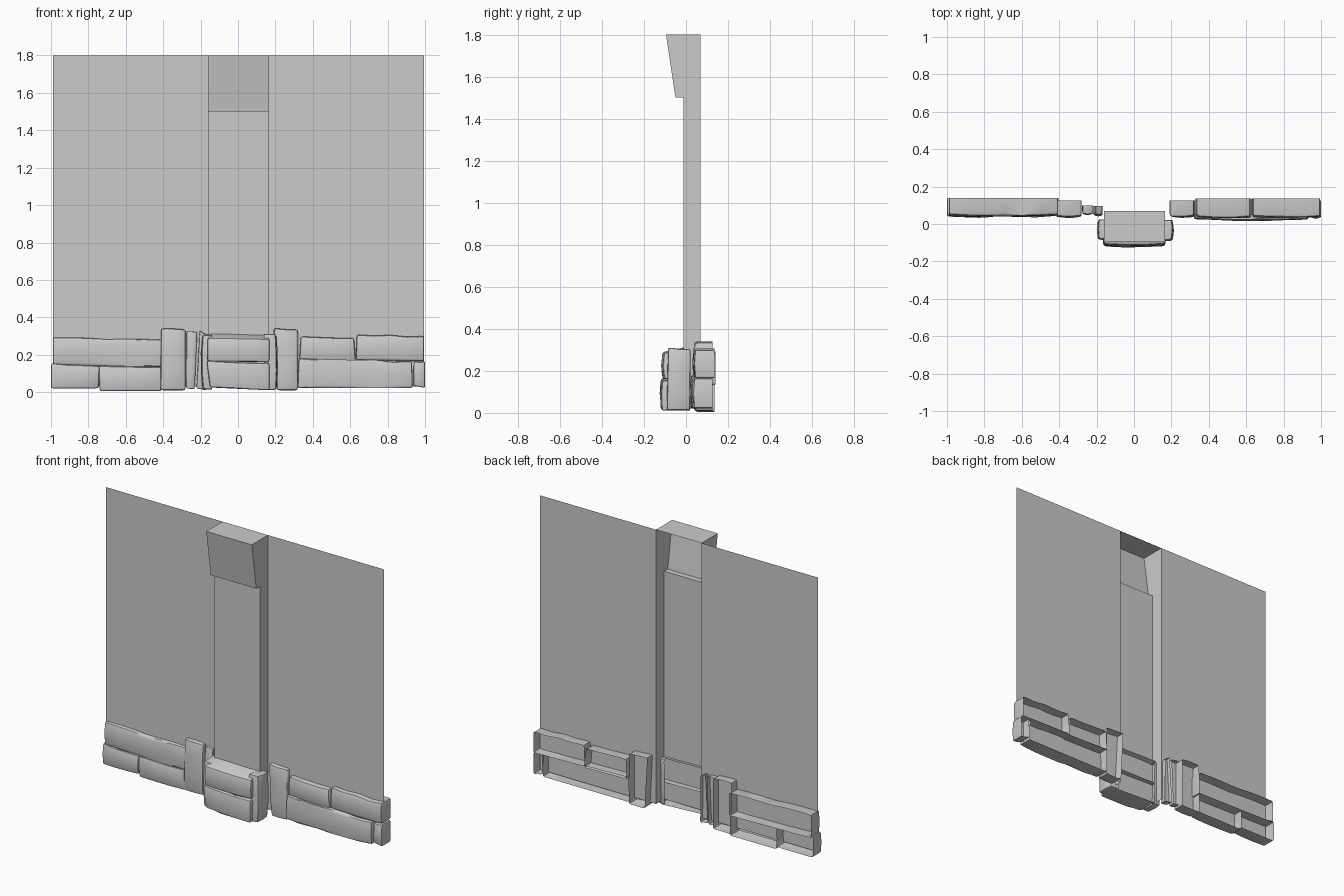
import bpy, bmesh, math, random
from mathutils import Vector

random.seed(4)
cube = bpy.data.objects.get("Cube")
if cube:
    bpy.data.objects.remove(cube, do_unlink=True)

grey = bpy.data.materials.new("plain grey")
grey.use_nodes = True
colour = (0.6, 0.6, 0.6, 1)
grey.diffuse_color = colour
grey.node_tree.nodes["Principled BSDF"].inputs["Base Color"].default_value = colour


def finish(bm, name, smooth=False):
    mesh = bpy.data.meshes.new(name)
    bm.to_mesh(mesh)
    bm.free()
    mesh.materials.append(grey)
    ob = bpy.data.objects.new(name, mesh)
    bpy.context.collection.objects.link(ob)
    if smooth:
        bpy.ops.object.select_all(action='DESELECT')
        ob.select_set(True)
        bpy.context.view_layer.objects.active = ob
        bpy.ops.object.shade_smooth_by_angle(angle=math.radians(35))
    return ob


# Thin wall sheets either side of the pillar
WALL_Y, FOOT, TOP = 0.07, 0.03, 1.8
LEFT, RIGHT = -0.16, 0.165


def sheet(name, x0, x1):
    bm = bmesh.new()
    corners = [(x0, FOOT), (x1, FOOT), (x1, TOP), (x0, TOP)]
    bm.faces.new([bm.verts.new((x, WALL_Y, z)) for x, z in corners])
    finish(bm, name)


sheet("right_wall", -0.99, LEFT)
sheet("left_wall", RIGHT, 0.995)

# Pillar with a flared head, open at the back and bottom
profile = [(WALL_Y, FOOT), (-0.013, FOOT), (-0.013, 1.5), (-0.05, 1.5),
           (-0.095, TOP), (WALL_Y, TOP)]
bm = bmesh.new()
a, b = [[bm.verts.new((x, y, z)) for y, z in profile] for x in (LEFT, RIGHT)]
bm.faces.new(a)
bm.faces.new(b[::-1])
for i in range(1, len(profile) - 1):
    bm.faces.new((a[i], b[i], b[i + 1], a[i + 1]))
bmesh.ops.recalc_face_normals(bm, faces=bm.faces)
finish(bm, "pillar")


def stone(name, corners, front, back, facing='front', flare=0.0, bevel=0.014, bulge=0.006):
    """Hollow rounded stone, open at the back; corners run around its outer face."""
    bl, br, tr, tl = [Vector(c) for c in corners]
    nu = max(2, round((br - bl).length / 0.1))
    nv = max(2, round((tl - bl).length / 0.1))

    def place(u, z, depth):
        if facing == 'front':
            return (u, depth, z)
        return (depth, u, z)

    bm = bmesh.new()
    grid = []
    out = math.copysign(1, front - back)
    for j in range(nv + 1):
        row = []
        for i in range(nu + 1):
            s, t = i / nu, j / nv
            p = bl.lerp(br, s).lerp(tl.lerp(tr, s), t)
            if j == nv and 0 < i < nu:
                p.y += random.uniform(-0.006, 0.003)
            swell = bulge * (math.sin(math.pi * s) + math.sin(math.pi * t) - 1)
            swell += random.uniform(-0.002, 0.002)
            row.append(bm.verts.new(place(p.x, p.y, front + out * swell)))
        grid.append(row)
    for j in range(nv):
        for i in range(nu):
            bm.faces.new((grid[j][i], grid[j][i + 1], grid[j + 1][i + 1], grid[j + 1][i]))
    # Pull the rim back to make the sides
    rim = [e for e in bm.edges if e.is_boundary]
    new = bmesh.ops.extrude_edge_only(bm, edges=rim)["geom"]
    top_z = max(tl.y, tr.y)
    for v in new:
        if isinstance(v, bmesh.types.BMVert):
            raised = flare if v.co.z > top_z - 0.03 else 0
            u = v.co.x if facing == 'front' else v.co.y
            v.co = place(u, v.co.z + raised, back)
    # Soften the rim and the four long corners
    corner_verts = {grid[0][0], grid[0][-1], grid[-1][0], grid[-1][-1]}
    sides = [e for v in corner_verts for e in v.link_edges if e not in rim
             and any(w.is_boundary for w in e.verts)]
    bmesh.ops.bevel(bm, geom=list(set(rim + sides)), offset=bevel, segments=2,
                    profile=0.6, affect='EDGES', clamp_overlap=True)
    bmesh.ops.recalc_face_normals(bm, faces=bm.faces)
    # Shells have an open back, so check which way the outer face points
    axis = 1 if facing == 'front' else 0
    if sum(f.normal[axis] * f.calc_area() for f in bm.faces) * out < 0:
        bmesh.ops.reverse_faces(bm, faces=bm.faces)
    finish(bm, name, True)


# Wall base stones on the model's right
stone("right_upper_long_stone", [(-0.99, .145), (-.405, .135), (-.405, .28), (-.99, .293)], .045, .14)
stone("right_lower_end_stone", [(-1, .02), (-.745, .02), (-.74, .14), (-1, .155)], .04, .135)
stone("right_lower_stone", [(-.74, .005), (-.41, .005), (-.41, .135), (-.745, .14)], .042, .135)
stone("right_upright_stone", [(-.415, .01), (-.28, .01), (-.28, .335), (-.412, .34)], .037, .125)
stone("right_sliver_stone", [(-.277, .02), (-.232, .015), (-.218, .32), (-.275, .325)], .052, .1, bevel=.009)
stone("right_leaning_stone", [(-.222, .02), (-.168, .01), (-.17, .31), (-.205, .33)], .047, .095, bevel=.009)

# Wall base stones on the model's left
stone("left_upright_stone", [(.208, .01), (.32, .01), (.32, .335), (.19, .342)], .037, .125)
stone("left_upper_stone", [(.328, .17), (.63, .165), (.62, .29), (.335, .298)], .035, .135)
stone("left_upper_end_stone", [(.63, .172), (.995, .165), (.995, .3), (.635, .308)], .037, .135)
stone("left_lower_long_stone", [(.318, .022), (.935, .022), (.93, .165), (.325, .18)], .024, .125)
stone("left_lower_end_stone", [(.938, .035), (1, .022), (1, .165), (.94, .165)], .035, .125, bevel=.01)

# Stones wrapped around the pillar foot
stone("pillar_upper_stone", [(-.165, .165), (.168, .16), (.168, .285), (-.162, .29)], -.112, .02, flare=.028)
stone("pillar_lower_stone", [(-.15, .025), (.168, .01), (.168, .155), (-.168, .168)], -.12, .02)
stone("pillar_left_stone", [(-.092, .012), (.02, .012), (.022, .305), (-.085, .312)], .207, .14, 'side')
stone("pillar_right_stone", [(-.085, .015), (.025, .015), (.025, .312), (-.08, .305)], -.193, -.14, 'side')
